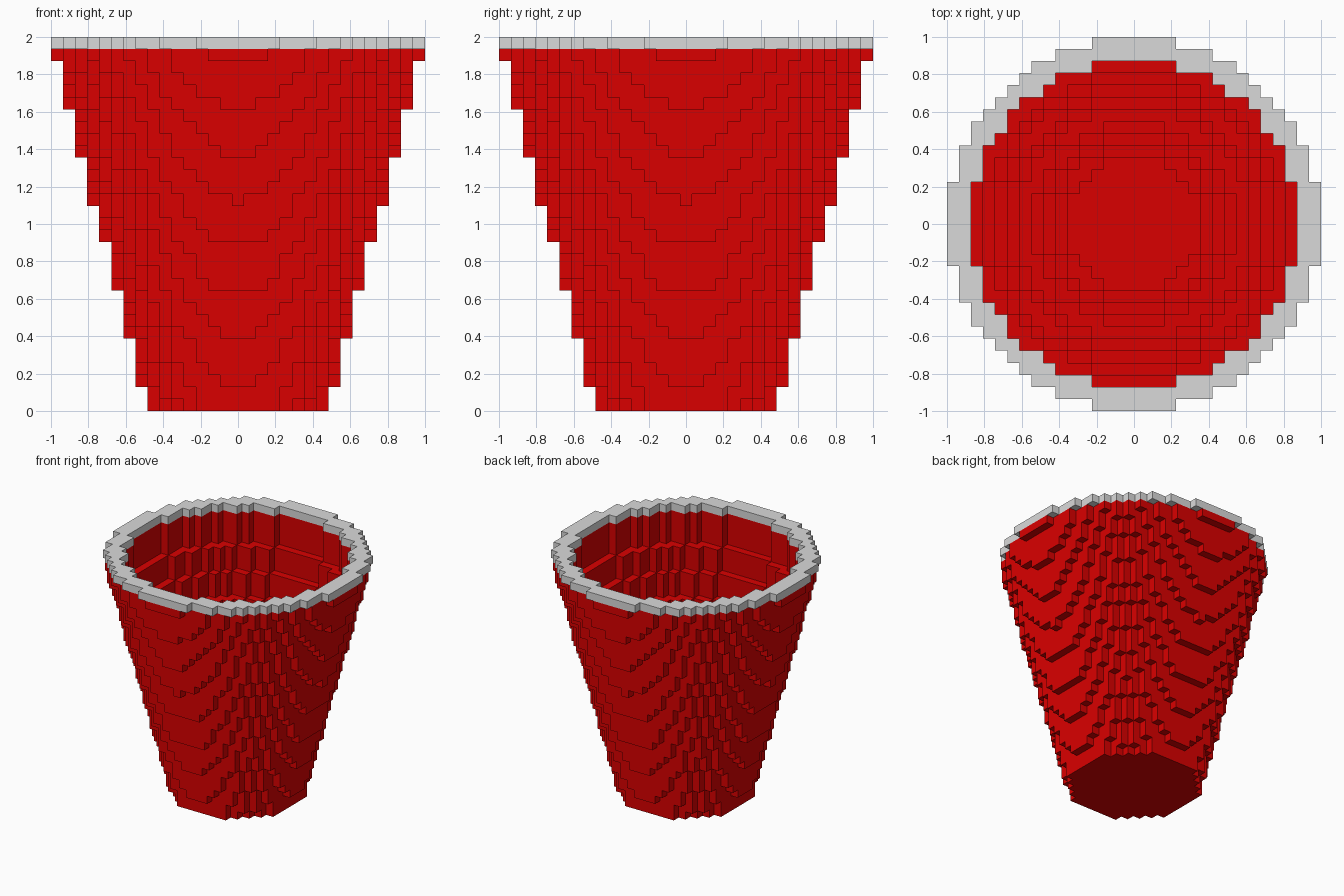
import bpy
import bmesh
from mathutils import Vector

cube = bpy.data.objects.get("Cube")
if cube:
    bpy.data.objects.remove(cube, do_unlink=True)

LAYERS = 31
HALF = LAYERS // 2
CELL = 2 / LAYERS
BASE_RADIUS, FLARE = 7.627, 0.259      # outside cone, measured in cells
MOUTH_RADIUS, TIER, FLOOR = 13.5, 3, 2  # stepped hollow inside


def make_material(name, colour):
    mat = bpy.data.materials.new(name)
    mat.use_nodes = True
    mat.diffuse_color = colour
    mat.node_tree.nodes["Principled BSDF"].inputs["Base Color"].default_value = colour
    return mat


def filled(x, y, k):
    """True where the block grid of the tapered, hollow cup is solid."""
    if not 0 <= k < LAYERS:
        return False
    dist = x * x + y * y
    if dist > (BASE_RADIUS + FLARE * k) ** 2:
        return False
    inner = MOUTH_RADIUS - max(0, (LAYERS - TIER - k) // TIER)
    return k < FLOOR or dist > inner ** 2


DIRECTIONS = [Vector(d) for d in
              ((1, 0, 0), (-1, 0, 0), (0, 1, 0), (0, -1, 0), (0, 0, 1), (0, 0, -1))]


def build_blocks(name, layers, mat):
    """Make the exposed block faces of the given layers."""
    bm = bmesh.new()
    corners = {}

    def corner(p):
        key = tuple(round(2 * c) for c in p)
        if key not in corners:
            corners[key] = bm.verts.new(p * CELL)
        return corners[key]

    span = range(-HALF, HALF + 1)
    for k in layers:
        for x in span:
            for y in span:
                if not filled(x, y, k):
                    continue
                centre = Vector((x, y, k + 0.5))
                for n in DIRECTIONS:
                    if filled(x + int(n.x), y + int(n.y), k + int(n.z)):
                        continue
                    u = Vector((n.y, n.z, n.x)) / 2
                    v = n.cross(u)
                    mid = centre + n / 2
                    bm.faces.new([corner(mid + s * u + t * v)
                                  for s, t in ((-1, -1), (1, -1), (1, 1), (-1, 1))])
    mesh = bpy.data.meshes.new(name)
    bm.to_mesh(mesh)
    bm.free()
    mesh.materials.append(mat)
    obj = bpy.data.objects.new(name, mesh)
    bpy.context.collection.objects.link(obj)
    return obj


# Red tapered body with a closed floor, and the pale rim on top
red = make_material("red", (0.7, 0.0, 0.0, 1))
grey = make_material("light_grey", (0.7, 0.7, 0.7, 1))
build_blocks("cup_body", range(LAYERS - 1), red)
build_blocks("cup_rim", [LAYERS - 1], grey)
